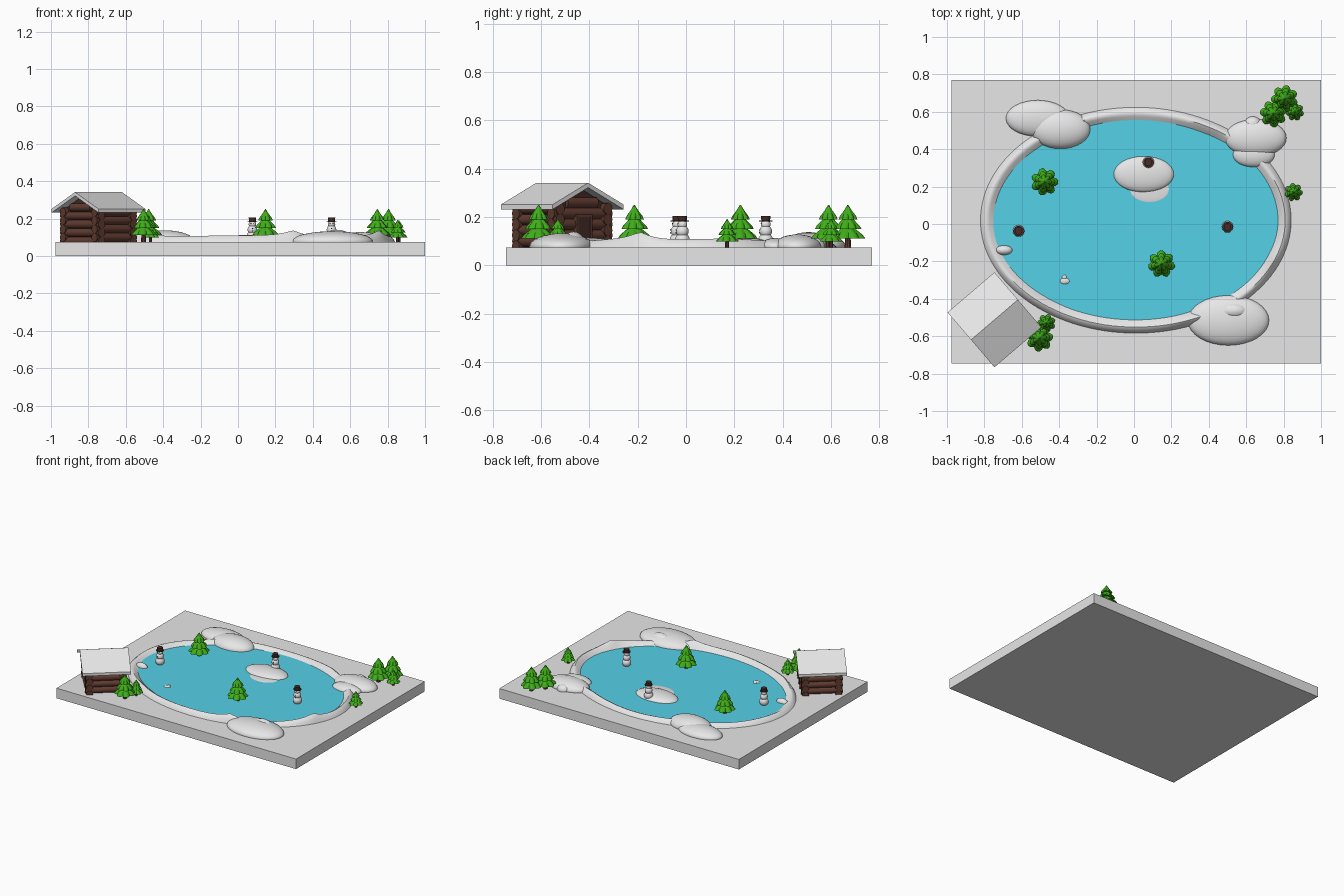
import bpy, bmesh, math
from mathutils import Matrix, Vector

cube = bpy.data.objects.get("Cube")
if cube:
    bpy.data.objects.remove(cube, do_unlink=True)


def material(name, rgb):
    m = bpy.data.materials.new(name)
    m.use_nodes = True
    m.diffuse_color = (*rgb, 1)
    m.node_tree.nodes["Principled BSDF"].inputs["Base Color"].default_value = (*rgb, 1)
    return m


SNOW = material("snow", (0.8, 0.8, 0.8))
ICE = material("ice", (0.1, 0.7, 0.88))
GREEN = material("pine_green", (0.05, 0.42, 0.01))
WOOD = material("log_brown", (0.12, 0.045, 0.03))
DARK = material("dark_brown", (0.06, 0.025, 0.02))
GROUND = 0.077


def finish(name, bm, mat, matrix=Matrix(), angle=None):
    bmesh.ops.recalc_face_normals(bm, faces=bm.faces)
    mesh = bpy.data.meshes.new(name)
    bm.to_mesh(mesh)
    bm.free()
    mesh.materials.append(mat)
    ob = bpy.data.objects.new(name, mesh)
    bpy.context.collection.objects.link(ob)
    ob.matrix_world = matrix
    if angle:
        bpy.ops.object.select_all(action='DESELECT')
        ob.select_set(True)
        bpy.context.view_layer.objects.active = ob
        bpy.ops.object.shade_smooth_by_angle(angle=math.radians(angle))
    return ob


def add_box(bm, lo, hi):
    lo, hi = Vector(lo), Vector(hi)
    bmesh.ops.create_cube(bm, size=1, matrix=Matrix.Translation((lo + hi) / 2)
                          @ Matrix.Diagonal((*(hi - lo), 1)))


def add_ball(bm, centre, radii, segments=20):
    bmesh.ops.create_uvsphere(bm, u_segments=segments, v_segments=segments // 2, radius=1,
                              matrix=Matrix.Translation(centre) @ Matrix.Diagonal((*radii, 1)))


def add_rod(bm, start, end, r1, r2=None, sides=12):
    a, b = Vector(start), Vector(end)
    turn = (b - a).to_track_quat('Z', 'Y').to_matrix().to_4x4()
    bmesh.ops.create_cone(bm, cap_ends=True, segments=sides, radius1=r1,
                          radius2=r1 if r2 is None else r2, depth=(b - a).length,
                          matrix=Matrix.Translation((a + b) / 2) @ turn)


def add_loft(bm, rings, loop=False):
    rows = [[bm.verts.new(p) for p in ring] for ring in rings]
    n = len(rows[0])
    pairs = list(zip(rows, rows[1:])) + ([(rows[-1], rows[0])] if loop else [])
    for a, b in pairs:
        for i in range(n):
            j = (i + 1) % n
            bm.faces.new((a[i], a[j], b[j], b[i]))
    if not loop:
        bm.faces.new(rows[0])
        bm.faces.new(rows[-1])


def add_prism(bm, profile, half):
    add_loft(bm, [[(u, v, z) for v, z in profile] for u in (-half, half)])


# Ground slab and frozen lake
bm = bmesh.new()
add_box(bm, (-0.975, -0.745, 0), (1.0, 0.77, 0.075))
finish("ground_slab", bm, SNOW)

bm = bmesh.new()
bmesh.ops.create_cone(bm, cap_ends=True, segments=96, radius1=1, radius2=1, depth=1,
                      matrix=Matrix.Translation((0.01, 0.02, 0.077))
                      @ Matrix.Diagonal((0.775, 0.55, 0.008, 1)))
finish("frozen_lake", bm, ICE)

# Snow bank around the lake, with a few pointed drifts
DRIFTS = [(-0.38, 0.04, 0.13), (-1.21, 0.04, 0.12), (1.05, 0.012, 0.2), (4.0, 0.01, 0.25)]


def bank_ring(t):
    peak = 0.103 + 0.004 * math.sin(3 * t + 1) + 0.003 * math.sin(7 * t)
    for angle, height, width in DRIFTS:
        d = abs(math.remainder(t - angle, math.tau))
        peak += height * math.exp(-d / width)
    ring = []
    for s, h in ((0, -0.1), (0.12, 0.35), (0.3, 0.85), (0.45, 1), (0.65, 0.75), (0.85, 0.35), (1.1, -0.1)):
        ring.append((0.01 + (0.832 - 0.075 * s) * math.cos(t),
                     0.02 + (0.605 - 0.075 * s) * math.sin(t),
                     0.076 + (peak - 0.076) * h))
    return ring


bm = bmesh.new()
add_loft(bm, [bank_ring(math.tau * i / 120) for i in range(120)], loop=True)
finish("snow_bank", bm, SNOW, angle=50)

# Rounded snow mounds: x, y, x radius, y radius, height
MOUNDS = {
    "back_left_mound": [(-0.515, 0.565, 0.17, 0.097, 0.045), (-0.393, 0.507, 0.16, 0.105, 0.06)],
    "right_mound": [(0.65, 0.46, 0.165, 0.1, 0.05), (0.64, 0.37, 0.112, 0.066, 0.035),
                    (0.635, 0.535, 0.045, 0.04, 0.035)],
    "front_mound": [(0.505, -0.515, 0.217, 0.134, 0.055), (0.533, -0.465, 0.086, 0.05, 0.062)],
    "island_mound": [(0.052, 0.266, 0.162, 0.097, 0.035), (0.083, 0.187, 0.112, 0.076, 0.008)],
    "left_mound": [(-0.695, -0.14, 0.045, 0.026, 0.03)],
    "snow_lumps": [(-0.37, -0.305, 0.026, 0.018, 0.01), (-0.372, -0.285, 0.013, 0.013, 0.009)],
}
for name, lumps in MOUNDS.items():
    bm = bmesh.new()
    for x, y, rx, ry, h in lumps:
        add_ball(bm, (x, y, 0.078), (rx, ry, h), 32)
    finish(name, bm, SNOW, angle=60)


# Pine trees: three lobed tiers on a short trunk
def lobed_ring(radius, z, depth):
    ring = []
    for i in range(42):
        t = math.tau * i / 42
        lobe = 1 - depth * (1 - abs(math.cos(3.5 * t)))
        ring.append((radius * lobe * math.cos(t), radius * lobe * math.sin(t), z))
    return ring


def pine(x, y, size, turn):
    place = (Matrix.Translation((x, y, GROUND)) @ Matrix.Rotation(turn, 4, 'Z')
             @ Matrix.Scale(size, 4))
    bm = bmesh.new()
    for z, r, top in ((0.2, 0.42, 0.58), (0.42, 0.33, 0.8), (0.65, 0.23, 1.0)):
        add_loft(bm, [lobed_ring(r * 0.5, z + 0.02, 0), lobed_ring(r, z, 0.25),
                      lobed_ring(r * 0.86, z + 0.08, 0.2),
                      lobed_ring(r * 0.42, z + (top - z) * 0.6, 0.12),
                      lobed_ring(0.01, top, 0)])
    finish("pine_foliage", bm, GREEN, place, 35)
    bm = bmesh.new()
    add_rod(bm, (0, 0, -0.02), (0, 0, 0.3), 0.08, 0.06, 10)
    finish("pine_trunk", bm, WOOD, place, 35)


BIG, SMALL = 0.174, 0.115
for i, (x, y, size) in enumerate([
        (-0.478, 0.225, BIG), (0.147, -0.214, BIG), (0.805, 0.67, BIG), (0.745, 0.59, BIG),
        (-0.505, -0.61, BIG), (0.853, 0.17, SMALL), (0.86, 0.6, SMALL), (-0.468, -0.53, SMALL)]):
    pine(x, y, size, i * 0.7)

# Snowmen with dark hats and buttons
for x, y in ((-0.617, -0.037), (0.077, 0.33), (0.5, -0.015)):
    place = Matrix.Translation((x, y, GROUND))
    bm = bmesh.new()
    for z, r in ((0.027, 0.031), (0.064, 0.026), (0.093, 0.02)):
        add_ball(bm, (0, 0, z), (r, r, r))
    finish("snowman_body", bm, SNOW, place, 60)
    bm = bmesh.new()
    add_rod(bm, (0, 0, 0.104), (0, 0, 0.109), 0.027, sides=16)
    add_rod(bm, (0, 0, 0.108), (0, 0, 0.128), 0.018, 0.02, sides=16)
    for bx, by, bz in ((0, -0.026, 0.058), (0, -0.026, 0.07), (-0.007, -0.018, 0.097), (0.007, -0.018, 0.097)):
        add_ball(bm, (bx, by, bz), (0.003, 0.003, 0.003), 8)
    finish("snowman_hat_and_buttons", bm, DARK, place, 35)

# Log cabin, built along its ridge and then turned toward the lake
CABIN = Matrix.Translation((-0.746, -0.512, 0)) @ Matrix.Rotation(math.radians(40.5), 4, 'Z')
SLOPE, UNDER, LOG = 0.466, 0.322, 0.0235

bm = bmesh.new()
for row in range(4):
    z = 0.1 + row * 0.045
    for v in (-0.13, 0.13):
        add_rod(bm, (-0.14, v, z), (0.14, v, z), LOG)
for row in range(5):
    z = 0.08 + row * 0.045
    half = min(0.158, (UNDER - z - LOG) / SLOPE)
    for u in (-0.112, 0.112):
        add_rod(bm, (u, -half, z), (u, half, z), LOG)
finish("cabin_logs", bm, WOOD, CABIN, 40)

bm = bmesh.new()
add_prism(bm, [(-0.13, 0.07), (0.13, 0.07), (0.13, 0.255), (0, 0.318), (-0.13, 0.255)], 0.118)
finish("cabin_walls", bm, DARK, CABIN)

bm = bmesh.new()
edge = 0.193
add_prism(bm, [(-edge, UNDER - SLOPE * edge), (0, UNDER), (edge, UNDER - SLOPE * edge),
               (edge, 0.252), (0, 0.342), (-edge, 0.252)], 0.165)
finish("cabin_roof", bm, SNOW, CABIN)

# Door with its frame on the lake-side gable
bm = bmesh.new()
add_box(bm, (0.11, -0.033, 0.076), (0.138, 0.033, 0.2))
finish("cabin_door", bm, DARK, CABIN)
bm = bmesh.new()
for v in (-0.037, 0.037):
    add_box(bm, (0.11, v - 0.005, 0.076), (0.142, v + 0.005, 0.2))
add_box(bm, (0.11, -0.042, 0.2), (0.142, 0.042, 0.21))
finish("cabin_door_frame", bm, WOOD, CABIN)
